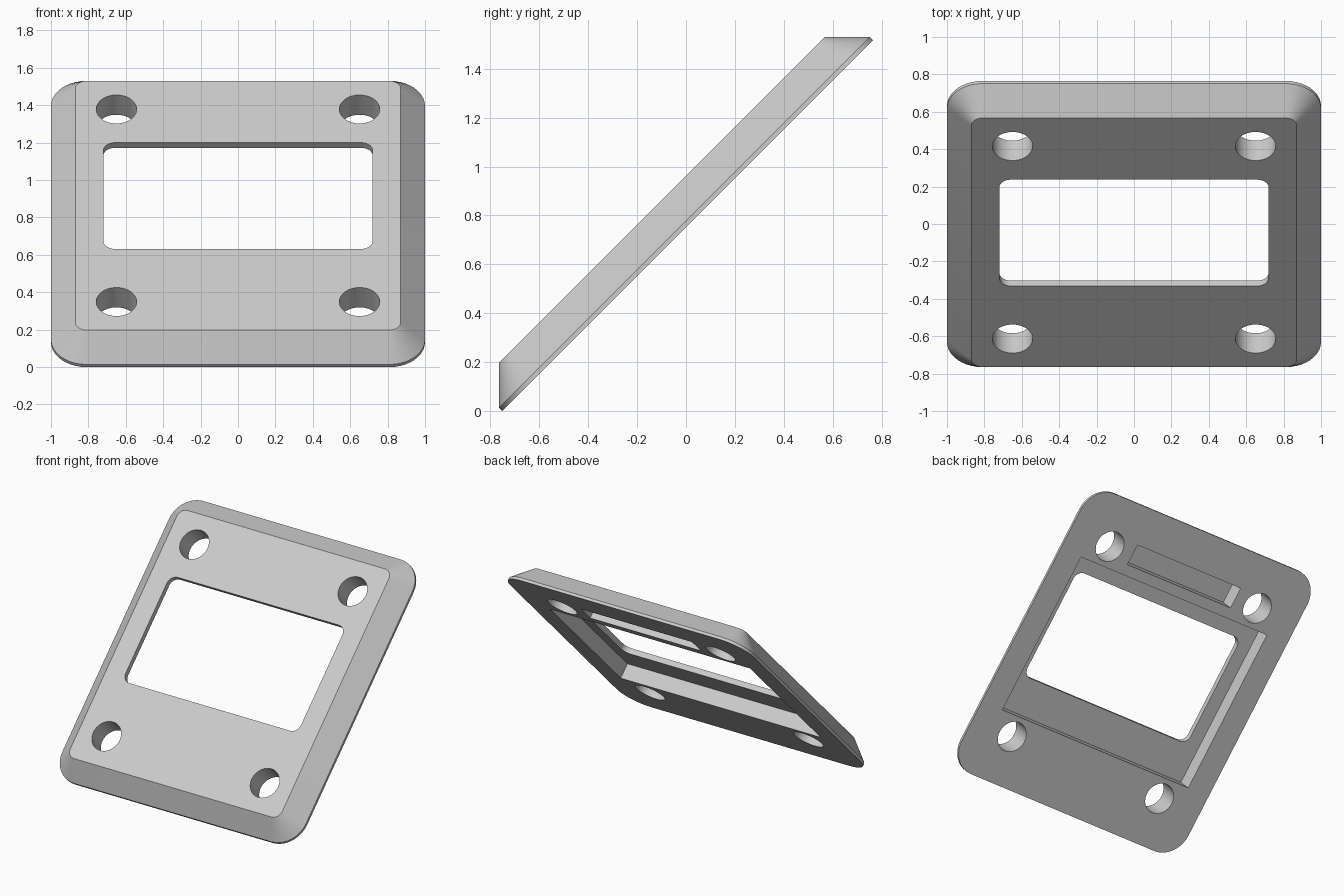
import bpy
import bmesh
from math import cos, sin, pi, radians

cube = bpy.data.objects.get("Cube")
if cube:
    bpy.data.objects.remove(cube, do_unlink=True)

TILT = radians(45)
CENTRE = (0, 0, 0.765)
BACK, RIM, FRONT = -0.01, 0.01, 0.14   # plate levels along its own normal
LIP = 0.10                             # floor of the rear pockets

grey = bpy.data.materials.new("plain grey")
grey.use_nodes = True
grey.diffuse_color = (0.6, 0.6, 0.6, 1)
grey.node_tree.nodes["Principled BSDF"].inputs["Base Color"].default_value = (0.6, 0.6, 0.6, 1)


def outline(cx, cy, hx, hy, r, steps=10):
    """Rounded rectangle, or a plain one when r is zero."""
    pts = []
    for i, (sx, sy) in enumerate(((1, 1), (-1, 1), (-1, -1), (1, -1))):
        for k in range(steps + 1 if r else 1):
            a = (i + k / steps) * pi / 2
            pts.append((cx + sx * (hx - r) + r * cos(a), cy + sy * (hy - r) + r * sin(a)))
    return pts


def circle(cx, cy, r, n=48):
    return [(cx + r * cos(2 * pi * k / n), cy + r * sin(2 * pi * k / n)) for k in range(n)]


def loft(name, layers):
    """Closed solid through matching outlines, given as (points, height)."""
    bm = bmesh.new()
    rings = [[bm.verts.new((x, y, z)) for x, y in pts] for pts, z in layers]
    bm.faces.new(rings[0][::-1])
    bm.faces.new(rings[-1])
    n = len(rings[0])
    for low, high in zip(rings, rings[1:]):
        for k in range(n):
            j = (k + 1) % n
            bm.faces.new((low[k], low[j], high[j], high[k]))
    bmesh.ops.recalc_face_normals(bm, faces=bm.faces)
    mesh = bpy.data.meshes.new(name)
    bm.to_mesh(mesh)
    bm.free()
    mesh.materials.append(grey)
    ob = bpy.data.objects.new(name, mesh)
    bpy.context.collection.objects.link(ob)
    ob.rotation_euler.x = TILT
    ob.location = CENTRE
    return ob


# Chamfered plate with rounded corners
HX, HY, R, CHAMFER = 1.0, 1.072, 0.19, 0.13
wide = outline(0, 0, HX, HY, R)
narrow = outline(0, 0, HX - CHAMFER, HY - CHAMFER, R - CHAMFER)
plate = loft("tilted_cover_plate", [(wide, BACK), (wide, RIM), (narrow, FRONT)])

# Rear pocket, rear slot, window and four screw holes
cuts = [
    ("rear_pocket", outline(0, 0, 0.82, 0.585, 0), -0.2, LIP),
    ("rear_slot", outline(0, 0.735, 0.455, 0.075, 0), -0.2, LIP),
    ("window", outline(0, 0.0735, 0.72, 0.4015, 0.06), 0.05, 0.3),
]
for sx in (-1, 1):
    for sy in (-1, 1):
        cuts.append(("screw_hole", circle(sx * 0.65, sy * 0.728, 0.108), -0.2, 0.3))

bpy.context.view_layer.objects.active = plate
for name, pts, low, high in cuts:
    cutter = loft(name + "_cutter", [(pts, low), (pts, high)])
    cutter.hide_render = True
    mod = plate.modifiers.new(name, 'BOOLEAN')
    mod.operation = 'DIFFERENCE'
    mod.solver = 'EXACT'
    mod.object = cutter
    bpy.context.view_layer.update()
    bpy.ops.object.modifier_apply(modifier=mod.name)
    bpy.data.objects.remove(cutter, do_unlink=True)

# Smooth round walls, crisp edges
for ob in bpy.context.selected_objects:
    ob.select_set(False)
plate.select_set(True)
bpy.ops.object.shade_smooth_by_angle(angle=radians(30))
